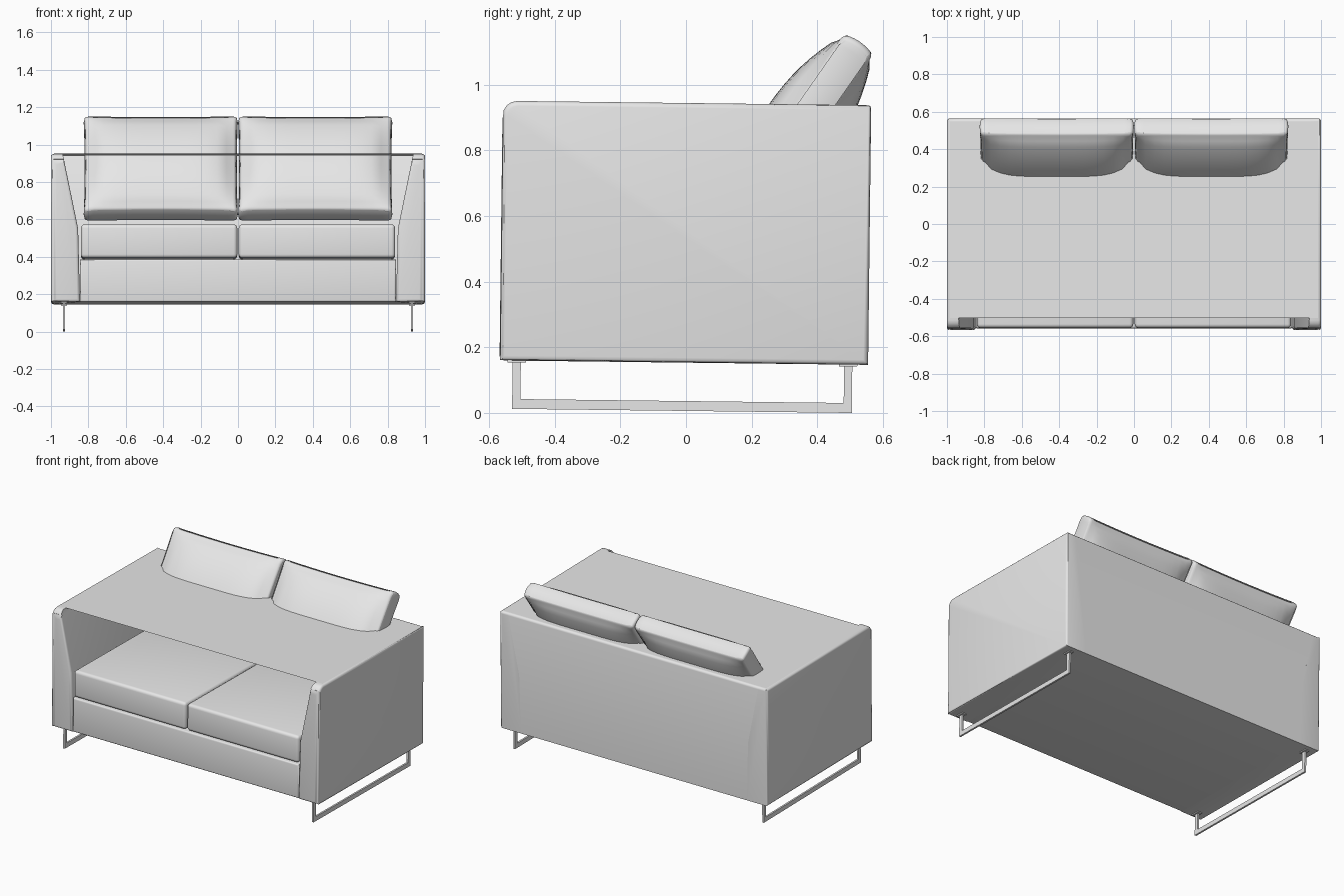
import bpy, bmesh, math
from mathutils import Matrix, Vector

cube = bpy.data.objects.get("Cube")
if cube:
    bpy.data.objects.remove(cube, do_unlink=True)

fabric = bpy.data.materials.new("light grey")
fabric.use_nodes = True
GREY = (0.8, 0.8, 0.8, 1)
fabric.diffuse_color = GREY
fabric.node_tree.nodes["Principled BSDF"].inputs["Base Color"].default_value = GREY

LEAN = Matrix.Rotation(-0.012, 4, 'X')   # the whole sofa tips slightly back
FRONT, BACK, BOTTOM, TOP = -0.57, 0.553, 0.153, 0.944


def finish(name, bm, matrix=LEAN, smooth=True):
    bmesh.ops.recalc_face_normals(bm, faces=bm.faces)
    bm.transform(matrix)
    mesh = bpy.data.meshes.new(name)
    bm.to_mesh(mesh)
    bm.free()
    mesh.materials.append(fabric)
    obj = bpy.data.objects.new(name, mesh)
    bpy.context.collection.objects.link(obj)
    if smooth:
        bpy.ops.object.select_all(action='DESELECT')
        obj.select_set(True)
        bpy.context.view_layer.objects.active = obj
        bpy.ops.object.shade_smooth_by_angle(angle=math.radians(35))
    return obj


def bevel(bm, rule, width, segments=4):
    edges = [e for e in bm.edges if all(rule(v.co) for v in e.verts)]
    bmesh.ops.bevel(bm, geom=edges, offset=width, segments=segments,
                    profile=0.5, affect='EDGES')


def add_box(bm, lo, hi):
    lo, hi = Vector(lo), Vector(hi)
    size = Matrix.Diagonal((*(hi - lo), 1))
    bmesh.ops.create_cube(bm, size=1, matrix=Matrix.Translation((lo + hi) / 2) @ size)


def prism(points, offset):
    bm = bmesh.new()
    face = bm.faces.new([bm.verts.new(p) for p in points])
    moved = bmesh.ops.extrude_face_region(bm, geom=[face])["geom"]
    bmesh.ops.translate(bm, vec=offset,
                        verts=[g for g in moved if isinstance(g, bmesh.types.BMVert)])
    return bm


def near(a, b):
    return abs(a - b) < 1e-4


# Arms, tapering towards the top on the inside
def arm(name, s):
    profile = [(1, BOTTOM), (1, TOP), (0.937, TOP), (0.855, 0.545), (0.845, BOTTOM)]
    bm = prism([(s * x, FRONT, z) for x, z in profile], (0, BACK - FRONT, 0))
    bevel(bm, lambda c: near(c.y, FRONT) and near(c.z, TOP), 0.045)
    outer = lambda c: near(abs(c.x), 1)
    bevel(bm, outer, 0.015, 3)
    bevel(bm, lambda c: near(c.y, FRONT), 0.015, 3)
    bevel(bm, lambda c: near(c.y, BACK) and near(c.z, TOP), 0.015, 3)
    finish(name, bm)


# Pillow with a full middle and thinner edges
def pillow(name, s):
    bm = bmesh.new()
    bmesh.ops.create_cube(bm, size=2)
    bmesh.ops.subdivide_edges(bm, edges=bm.edges[:], cuts=15, use_grid_fill=True)
    for v in bm.verts:
        u, d, w = v.co
        thick = 0.055 + 0.064 * (1 - abs(u) ** 5) * (1 - abs(w) ** 2.2)
        pinch = 1 - 0.012 * (1 - w * w)
        round_off = 1 - 0.03 * d * d
        v.co = (0.412 * u * pinch * (1 - 0.015 * d * d),
                d * thick,
                0.315 * w * round_off - 0.006 * w * (1 - u * u))
    rim = [e for e in bm.edges if len(e.link_faces) == 2
           and e.calc_face_angle(0) > math.radians(50)]
    bmesh.ops.bevel(bm, geom=rim, offset=0.018, segments=3, profile=0.5, affect='EDGES')
    place = Matrix.Translation((s * 0.413, 0.35, 0.872)) @ Matrix.Rotation(math.radians(-35), 4, 'X')
    finish(name, bm, place)


# Seat cushion
def seat_cushion(name, s):
    bm = bmesh.new()
    xs = sorted((s * 0.004, s * 0.84))
    add_box(bm, (xs[0], -0.562, 0.387), (xs[1], 0.4, 0.567))
    bevel(bm, lambda c: True, 0.02)
    finish(name, bm)


# Metal sled leg with mounting plates
def sled_leg(name, s):
    bm = bmesh.new()
    x = s * 0.93
    add_box(bm, (x - 0.006, -0.53, 0.006), (x + 0.006, 0.505, 0.036))
    for y in (-0.53, 0.48):
        add_box(bm, (x - 0.006, y, 0.036), (x + 0.006, y + 0.025, BOTTOM))
        add_box(bm, (x - 0.016, y - 0.015, 0.147), (x + 0.016, y + 0.04, 0.154))
    finish(name, bm, smooth=False)


for side, s in (("left", 1), ("right", -1)):
    arm(side + "_arm", s)
    pillow(side + "_back_pillow", s)
    seat_cushion(side + "_seat_cushion", s)
    sled_leg(side + "_sled_leg", s)

# Backrest, sloping on the inside
profile = [(BACK, BOTTOM), (BACK, TOP), (0.48, TOP), (0.36, 0.545), (0.36, BOTTOM)]
bm = prism([(-0.96, y, z) for y, z in profile], (1.92, 0, 0))
bevel(bm, lambda c: near(c.y, BACK) and near(c.z, TOP), 0.015, 3)
finish("backrest", bm)

# Base with its front rail
bm = bmesh.new()
add_box(bm, (-0.845, -0.562, BOTTOM), (0.845, 0.5, 0.38))
bevel(bm, lambda c: near(c.y, -0.562), 0.01, 3)
finish("seat_base", bm)

# Flat sheet lying over arms and back
bm = bmesh.new()
bm.faces.new([bm.verts.new(p) for p in (
    (-0.985, -0.515, TOP + 0.001), (0.985, -0.515, TOP + 0.001),
    (0.985, 0.538, TOP + 0.001), (-0.985, 0.538, TOP + 0.001))])
finish("top_sheet", bm, smooth=False)
